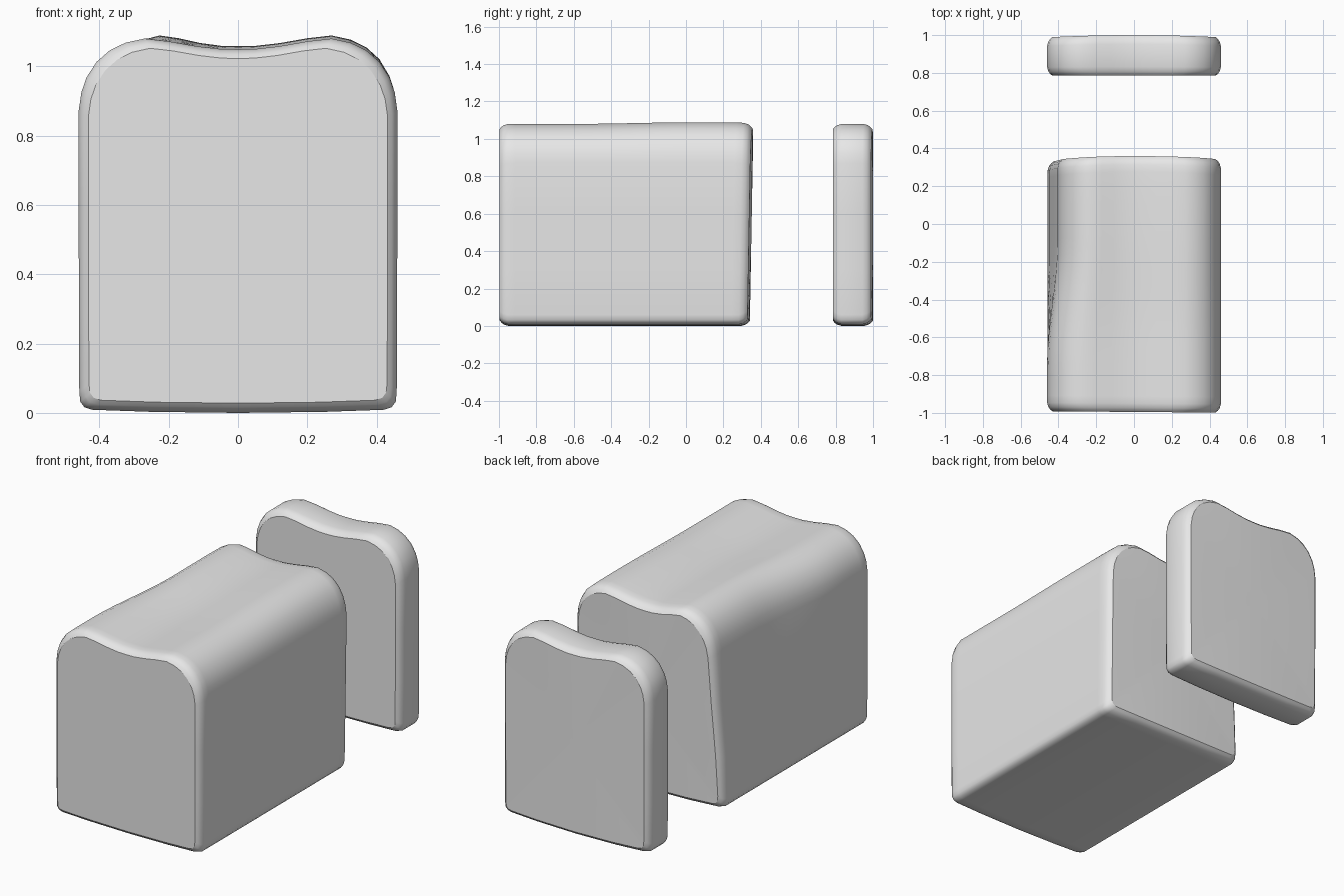
import bpy
import bmesh

cube = bpy.data.objects.get("Cube")
if cube:
    bpy.data.objects.remove(cube)

mat = bpy.data.materials.new("plain light grey")
mat.use_nodes = True
GREY = (0.8, 0.8, 0.8, 1)
mat.diffuse_color = GREY
mat.node_tree.nodes["Principled BSDF"].inputs["Base Color"].default_value = GREY

# Half outline of a bread slice, bottom centre to the dip in the top
HALF = [(0, 0), (.25, .003), (.42, .009), (.443, .016), (.455, .032), (.458, .06),
        (.459, .3), (.46, .6), (.46, .87), (.452, .925), (.437, .968), (.408, 1.013),
        (.37, 1.046), (.325, 1.068), (.27, 1.08), (.2, 1.072), (.12, 1.058),
        (.05, 1.05), (0, 1.049)]
OUTLINE = HALF + [(-x, z) for x, z in HALF[-2:0:-1]]
MID = 0.54          # height about which the rounded ends shrink
ROUND = [(0, .028), (.01, .016), (.022, .007), (.045, 0)]   # depth, inset


def smoothstep(a, b, v):
    t = min(max((v - a) / (b - a), 0), 1)
    return t * t * (3 - 2 * t)


def bread(name, front, back, bulge, spans, warp):
    """Loft the outline from front to back with softened ends and crisp cut faces."""
    length = back - front
    stations = [(front + d, i) for d, i in ROUND]
    stations += [(front + length * k / spans, 0) for k in range(1, spans)]
    stations += [(back - d, i) for d, i in reversed(ROUND)]
    bm = bmesh.new()

    def point(x, y, z):
        t = (y - front) / length
        y += bulge * t * (1 - (x / .46) ** 2)
        return bm.verts.new(warp(x, y, z))

    rings = []
    for y, inset in stations:
        sx, sz = 1 - inset / .46, 1 - inset / MID
        rings.append([point(x * sx, y, MID + (z - MID) * sz) for x, z in OUTLINE])
    n = len(OUTLINE)
    for a, b in zip(rings, rings[1:]):
        for i in range(n):
            j = (i + 1) % n
            bm.faces.new((a[i], a[j], b[j], b[i]))
    # Cut faces, fanned from the middle
    for ring, y in ((rings[0], front), (rings[-1], back)):
        centre = point(0, y, MID)
        for i in range(n):
            bm.faces.new((ring[i], ring[(i + 1) % n], centre))
    bmesh.ops.recalc_face_normals(bm, faces=bm.faces)
    for face in bm.faces:
        face.smooth = True
    for ring in (rings[0], rings[-1]):
        for i in range(n):
            bm.edges.get((ring[i], ring[(i + 1) % n])).smooth = False
    mesh = bpy.data.meshes.new(name)
    bm.to_mesh(mesh)
    bm.free()
    mesh.materials.append(mat)
    obj = bpy.data.objects.new(name, mesh)
    bpy.context.collection.objects.link(obj)


def loaf_warp(x, y, z):
    # One wall leans in towards the back, and the crown swells a little
    if x < 0:
        x += .058 * smoothstep(-.75, -.1, y) * smoothstep(0, 1, z) * smoothstep(0, -.4, x)
    z += .009 * smoothstep(-.6, .05, y) * smoothstep(.9, 1.05, z) * smoothstep(.45, .2, y)
    y += .018 * smoothstep(-.3, .3, y) * (z - .5)
    y -= .008 * x * smoothstep(-.5, -1, y)
    return x, y, z


bread("loaf", -.995, .335, .015, 16, loaf_warp)
bread("cut_slice", .785, .988, .012, 2, lambda x, y, z: (x, y, z))
